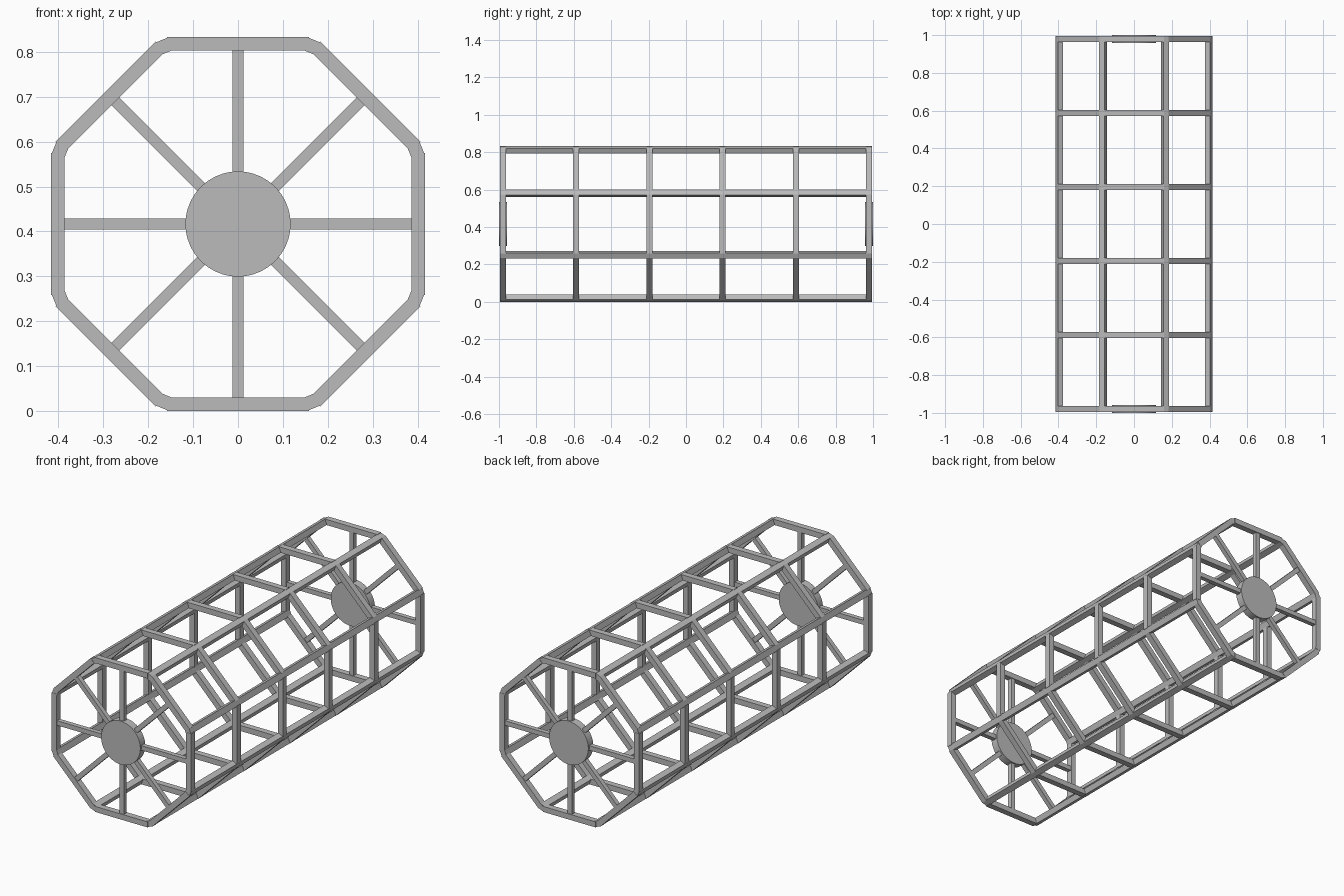
import bpy, bmesh, math
from mathutils import Matrix, Vector

if "Cube" in bpy.data.objects:
    bpy.data.objects.remove(bpy.data.objects["Cube"])

CZ = 0.4165          # height of the drum axis
APO = 0.4165         # outer apothem of the octagon
T = 0.03             # radial thickness of bars
RINGS = [-0.979 + i * 0.3916 for i in range(6)]
RING_W = 0.033

metal = bpy.data.materials.new("grey metal")
metal.diffuse_color = (0.5, 0.5, 0.5, 1)
metal.use_nodes = True
metal.node_tree.nodes["Principled BSDF"].inputs["Base Color"].default_value = metal.diffuse_color


def add_box(bm, angle, radius, y, size):
    """Box placed at a polar angle; size = (radial, along axis, tangential)."""
    m = (Matrix.Translation((0, y, CZ)) @ Matrix.Rotation(angle, 4, 'Y')
         @ Matrix.Translation((radius, 0, 0)) @ Matrix.Diagonal((*size, 1)))
    bmesh.ops.create_cube(bm, size=1, matrix=m)


def finish(bm, name):
    me = bpy.data.meshes.new(name)
    bm.to_mesh(me)
    bm.free()
    me.materials.append(metal)
    ob = bpy.data.objects.new(name, me)
    bpy.context.collection.objects.link(ob)
    return ob


# octagonal rings
for n, y in enumerate(RINGS):
    bm = bmesh.new()
    for k in range(8):
        add_box(bm, k * math.pi / 4, APO - T / 2, y, (T, RING_W, 0.316))
    finish(bm, f"octagon_ring_{n + 1}")

# long rails along the eight corners
for k in range(8):
    bm = bmesh.new()
    add_box(bm, (k + 0.5) * math.pi / 4, 0.4285, 0, (T, 1.988, 0.032))
    finish(bm, f"corner_rail_{k + 1}")

# spokes and hub discs at both ends
for side, name in ((-1, "front"), (1, "back")):
    y = side * 0.979
    bm = bmesh.new()
    for k in range(8):
        add_box(bm, k * math.pi / 4, 0.245, y, (0.29, 0.025, 0.025))
    finish(bm, name + "_spokes")

    bm = bmesh.new()
    m = Matrix.Translation((0, y, CZ)) @ Matrix.Rotation(math.pi / 2, 4, 'X')
    bmesh.ops.create_cone(bm, cap_ends=True, segments=64, radius1=0.117,
                          radius2=0.117, depth=0.042, matrix=m)
    hub = finish(bm, name + "_hub_disc")
    bpy.ops.object.select_all(action='DESELECT')
    hub.select_set(True)
    bpy.context.view_layer.objects.active = hub
    bpy.ops.object.shade_smooth_by_angle(angle=math.radians(30))
